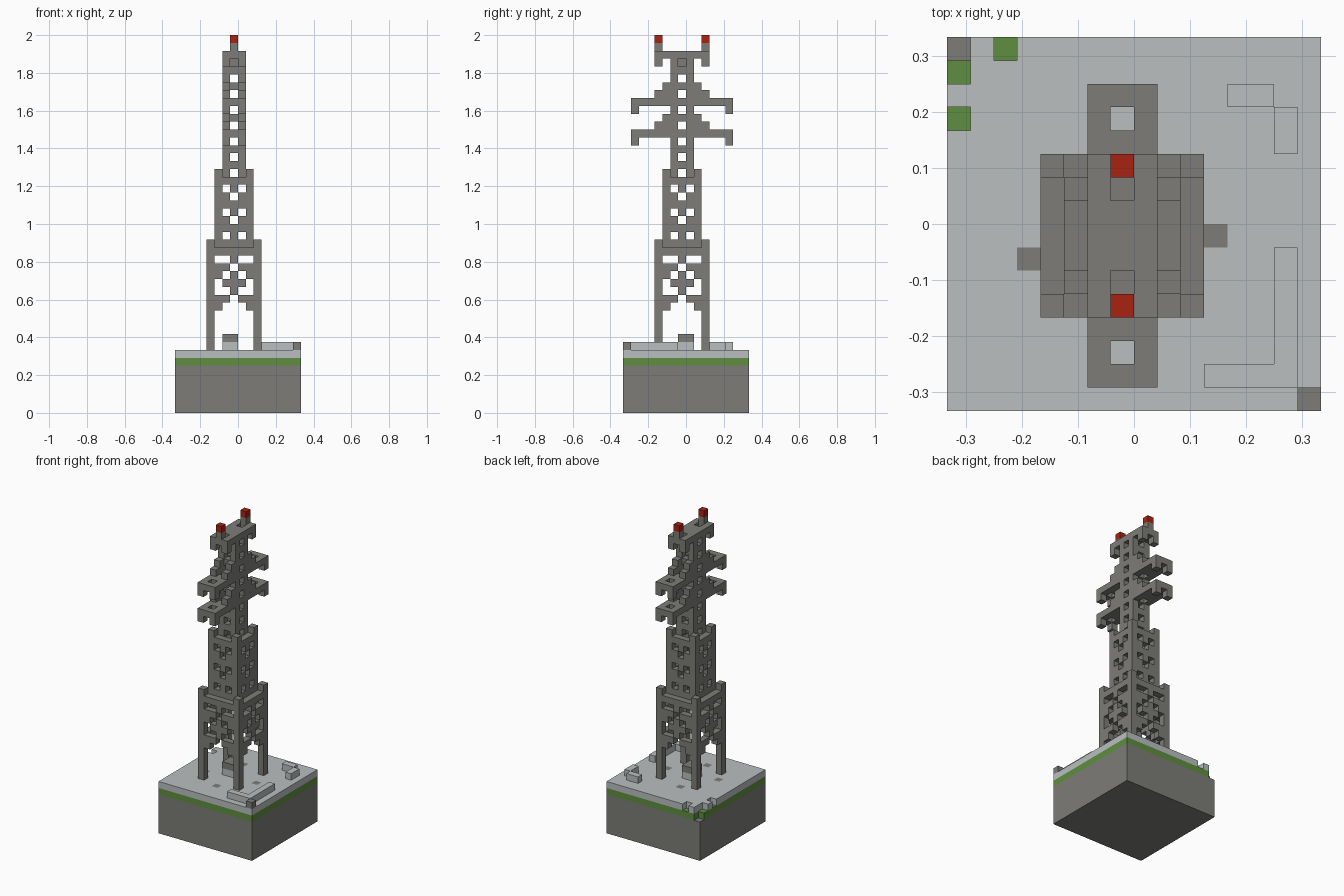
import bpy, bmesh
from mathutils import Vector

if "Cube" in bpy.data.objects:
    bpy.data.objects.remove(bpy.data.objects["Cube"], do_unlink=True)

UNIT = 1 / 24   # edge of one block
HALF = 8        # blocks from the centre to the edge of the base


def material(name, colour):
    m = bpy.data.materials.new(name)
    m.use_nodes = True
    m.diffuse_color = (*colour, 1)
    m.node_tree.nodes["Principled BSDF"].inputs["Base Color"].default_value = (*colour, 1)
    return m


STONE = material("grey stone", (0.205, 0.203, 0.188))
SNOW = material("pale snow", (0.49, 0.52, 0.53))
GRASS = material("grass green", (0.115, 0.275, 0.052))
LAMP = material("lamp red", (0.39, 0.016, 0.006))


def box(xs, ys, zs):
    """Cells of an inclusive block range."""
    return {(x, y, z) for x in range(xs[0], xs[1] + 1)
            for y in range(ys[0], ys[1] + 1) for z in range(zs[0], zs[1] + 1)}


def build(name, cells, mat):
    """Skin a set of cells with faces on the exposed sides only."""
    bm = bmesh.new()
    verts = {}

    def vert(p):
        key = tuple(round(c) for c in p)
        if key not in verts:
            verts[key] = bm.verts.new(((key[0] - HALF) * UNIT, (key[1] - HALF) * UNIT, key[2] * UNIT))
        return verts[key]

    for cell in sorted(cells):
        for axis in range(3):
            for side in (-1, 1):
                n = Vector((0, 0, 0))
                n[axis] = side
                if tuple(int(a + b) for a, b in zip(cell, n)) in cells:
                    continue
                u = Vector((0, 0, 0))
                u[(axis + 1) % 3] = 1
                v = n.cross(u)
                mid = Vector(cell) + Vector((0.5, 0.5, 0.5)) + n / 2
                corners = [mid + (a * u + b * v) / 2 for a, b in ((-1, -1), (1, -1), (1, 1), (-1, 1))]
                bm.faces.new([vert(c) for c in corners])
    bmesh.ops.dissolve_limit(bm, angle_limit=0.01, verts=bm.verts, edges=bm.edges)
    me = bpy.data.meshes.new(name)
    bm.to_mesh(me)
    bm.free()
    me.materials.append(mat)
    ob = bpy.data.objects.new(name, me)
    bpy.context.scene.collection.objects.link(ob)
    return ob


def lattice(low, high, rows, bottom):
    """Four equal walls; each row pattern runs from the corner to the middle, rows listed upwards."""
    cells = set()
    for k, row in enumerate(rows):
        full = row + row[-2::-1]
        for i, mark in enumerate(full):
            if mark == "#":
                for edge in (low, high):
                    cells |= {(low + i, edge, bottom + k), (edge, low + i, bottom + k)}
    return cells


# Ground: stone, grass and snow layers with worn spots at the back corner
corner = {(0, 15)}
worn = corner | {(0, 14), (0, 12), (2, 15)}
bare = {(11, 7), (3, 6), (7, 3), (6, 11)}
build("stone_base", box((0, 15), (0, 15), (0, 5)), STONE)
build("grass_layer", {c for c in box((0, 15), (0, 15), (6, 6)) if c[:2] not in corner}, GRASS)
build("snow_layer", {c for c in box((0, 15), (0, 15), (7, 7)) if c[:2] not in worn | bare}, SNOW)
build("bare_patches", {(x, y, 7) for x, y in bare}, STONE)

# Snow drifts, corner stone and the small capped plinth under the tower
build("front_drift", box((11, 13), (1, 1), (8, 8)) | box((14, 14), (1, 6), (8, 8)), SNOW)
build("back_drift", box((12, 13), (13, 13), (8, 8)) | box((14, 14), (11, 12), (8, 8)), SNOW)
build("corner_stone", {(15, 0, 8)}, STONE)
build("plinth", box((6, 7), (7, 8), (8, 8)), SNOW)
build("plinth_cap", box((6, 7), (7, 8), (9, 9)), STONE)

# Tower: three lattice stages, each narrower than the one below
legs = ["#..."] * 5
braces = ["##..", "###.", "#..#", "#.##", "##.#", "###.", "#..#", "####", "#..."]
middle = ["###"] + ["#.#", "###", "##."] * 2 + ["#.#", "###", "#.."]
upper = ["#.", "##"] * 8
tower = lattice(4, 10, legs + braces, 8)
tower |= lattice(5, 9, middle, 21)
tower |= lattice(6, 8, upper, 30)
tower.add((7, 7, 44))
build("lattice_tower", tower, STONE)

# Cross arms with drilled plates, hanging tips and stepped brackets
for name, level in (("lower_arm", 35), ("upper_arm", 39)):
    arm = box((6, 8), (1, 13), (level, level)) - {(7, y, level) for y in (2, 5, 9, 12)}
    for x in (6, 8):
        arm |= {(x, y, level - 1) for y in (1, 13)}
        arm |= {(x, y, level + 1) for y in (4, 5, 9, 10)}
        arm |= {(x, y, level + 2) for y in (5, 9)}
    build(name, arm - tower, STONE)

# Top bar with tips below, posts above and red lamps
top = box((6, 8), (4, 10), (45, 45)) - {(7, 5, 45), (7, 9, 45)}
top |= {(x, y, 44) for x in (6, 8) for y in (4, 10)}
top |= {(7, y, 46) for y in (4, 10)}
build("top_bar", top - tower, STONE)
for name, y in (("front_lamp", 4), ("back_lamp", 10)):
    build(name, {(7, y, 47)}, LAMP)
